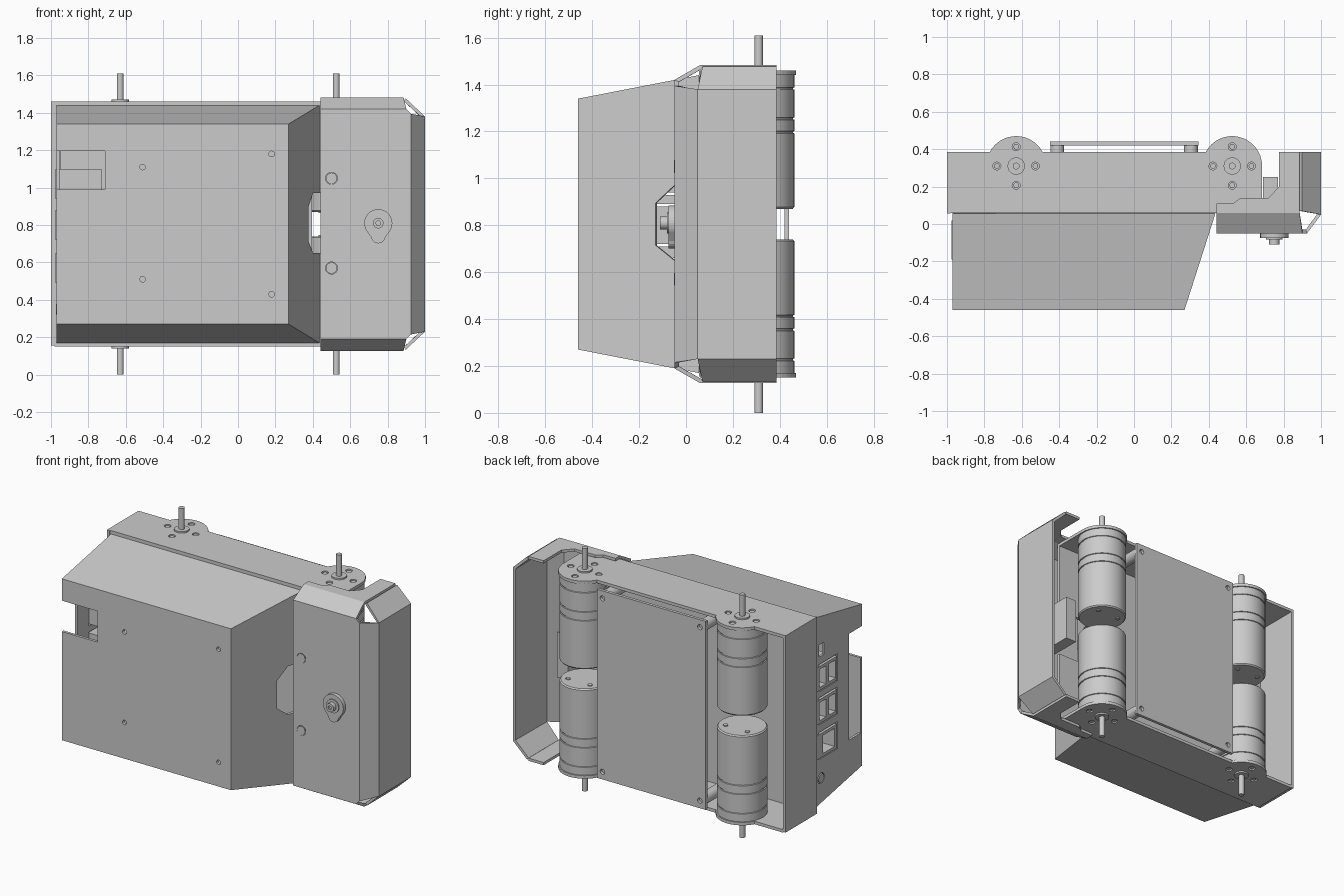
import bpy, bmesh
from math import sin, cos, pi, radians
from mathutils import Vector

if "Cube" in bpy.data.objects:
    bpy.data.objects.remove(bpy.data.objects["Cube"])

ZM = 0.805  # mid height, the sheet parts mirror about it


def finish(name, bm):
    me = bpy.data.meshes.new(name)
    bm.to_mesh(me)
    bm.free()
    ob = bpy.data.objects.new(name, me)
    bpy.context.collection.objects.link(ob)
    bpy.context.view_layer.objects.active = ob
    bpy.ops.object.select_all(action='DESELECT')
    ob.select_set(True)
    return ob


def sheet(name, polys, centre, t=0.02):
    """Folded sheet metal: outer faces, thickened towards the centre."""
    bm = bmesh.new()
    for p in polys:
        f = bm.faces.new([bm.verts.new(v) for v in p])
        f.normal_update()
        if f.normal.dot(f.calc_center_median() - Vector(centre)) < 0:
            f.normal_flip()
    bmesh.ops.remove_doubles(bm, verts=bm.verts, dist=0.0005)
    ob = finish(name, bm)
    m = ob.modifiers.new("thickness", 'SOLIDIFY')
    m.thickness, m.offset = t, -1
    m.use_even_offset = True
    bpy.ops.object.modifier_apply(modifier=m.name)
    return ob


def boxes(name, specs):
    """Boxes given as (x0, x1, y0, y1, z0, z1)."""
    bm = bmesh.new()
    for x0, x1, y0, y1, z0, z1 in specs:
        vs = bmesh.ops.create_cube(bm, size=1)['verts']
        for v in vs:
            v.co = (x0 + (v.co.x + .5) * (x1 - x0), y0 + (v.co.y + .5) * (y1 - y0),
                    z0 + (v.co.z + .5) * (z1 - z0))
    return finish(name, bm)


def turned(name, profile, places, axis='z', n=40):
    """Solids of revolution: profile of (radius, height), one per place."""
    bm = bmesh.new()
    for px, py, pz in places:
        rings = []
        for r, h in profile:
            ring = []
            for i in range(n):
                c, s = r * cos(2 * pi * i / n), r * sin(2 * pi * i / n)
                co = {'z': (c, s, h), 'y': (c, h, s), 'x': (h, c, s)}[axis]
                ring.append(bm.verts.new((px + co[0], py + co[1], pz + co[2])))
            rings.append(ring)
        for a, b in zip(rings, rings[1:]):
            for i in range(n):
                bm.faces.new((a[i], a[(i + 1) % n], b[(i + 1) % n], b[i]))
        bm.faces.new(rings[0])
        bm.faces.new(rings[-1])
    bmesh.ops.recalc_face_normals(bm, faces=bm.faces)
    ob = finish(name, bm)
    bpy.ops.object.shade_smooth_by_angle(angle=radians(35))
    return ob


def cut(ob, cutter):
    m = ob.modifiers.new("cut", 'BOOLEAN')
    m.operation, m.solver, m.object = 'DIFFERENCE', 'EXACT', cutter
    bpy.context.view_layer.objects.active = ob
    bpy.ops.object.modifier_apply(modifier=m.name)
    bpy.data.objects.remove(cutter)


def flip(poly):
    return [(x, y, 2 * ZM - z) for x, y, z in poly]


def both(polys):
    return polys + [flip(p) for p in polys]


MX, MY = (-.63, .525), .31   # motor axes

# chassis: web plus two flanges with round motor lobes
outline = [(-.98, .06), (.685, .06)]
for x, a0 in ((MX[1], 0), (MX[0], 28)):
    outline += [(x + .16 * cos(radians(a)), MY + .16 * sin(radians(a)))
                for a in [a0 + (152 - a0) * k / 16 for k in range(17)]]
outline.append((-.98, .385))
flange = [(x, y, 1.46) for x, y in outline]
web = [(-.98, .06, .15), (.685, .06, .15), (.685, .06, 1.46), (-.98, .06, 1.46)]
chassis = sheet("chassis", [web] + both([flange]), (0, .25, ZM))
cut(chassis, boxes("web_cutter", [(.395, .8, 0, .15, .65, .97)]))
bolt_spots = [(x + dx, MY + dy) for x in MX
              for dx, dy in ((.103, 0), (-.103, 0), (0, .103), (0, -.103))]
cut(chassis, turned("bolt_hole_cutter", [(.021, .1), (.021, 1.5)], [(x, y, 0) for x, y in bolt_spots], n=16))
boxes("chassis_end_wall", [(-1, -.98, .055, .385, .155, 1.46)])

# four motors, with grooves, output bosses, shafts and bolts
R, G = .152, .147
prof = [(R, 0), (R, .052), (G, .054), (G, .06), (R, .062), (R, .18), (G, .182), (G, .188), (R, .19),
        (R, .238), (G, .24), (G, .246), (R, .248), (R, .562), (.145, .57)]
for side, base, sgn in (("lower", .17, 1), ("upper", 1.44, -1)):
    pts = [(x, MY, base) for x in MX]
    turned(side + "_motors", [(r, h * sgn) for r, h in prof], pts, n=48)
    turned(side + "_shafts", [(.046, 0), (.046, -.03 * sgn), (.018, -.03 * sgn), (.018, -.17 * sgn)], pts, n=24)
    turned(side + "_motor_bolts", [(.015, .01 * sgn), (.015, -.015 * sgn)], [(x, y, base) for x, y in bolt_spots], n=16)
    turned(side + "_terminals", [(.015, .56 * sgn), (.015, .576 * sgn)],
           [(x + d, MY + .06, base) for x in MX for d in (-.08, .08)], n=12)

# rear circuit plate on four posts
plate = boxes("rear_plate", [(-.45, .345, .42, .44, .18, 1.43)])
corners = [(x, 0, z) for x in (-.41, .305) for z in (.23, 1.38)]
cut(plate, turned("plate_hole_cutter", [(.017, .41), (.017, .45)], corners, 'y', 16))
turned("plate_posts", [(.037, .07), (.037, .42)], corners, 'y', 24)

# tapered front cover with window and notched slanting side
XL = -.97
front = [(x, -.46, z) for x, z in ((XL, .27), (.27, .27), (.27, 1.34), (XL, 1.34), (XL, 1.195),
                                   (-.71, 1.195), (-.71, .99), (XL, .99))]
top = [(XL, -.46, 1.34), (.27, -.46, 1.34), (.435, .055, 1.44), (XL, .055, 1.44)]


def sl(y):
    return .27 + .165 * (y + .46) / .515


slant = [(sl(y), y, z) for y, z in ((-.46, .27), (.055, .17), (.055, .65), (-.05, .65), (-.13, .715),
                                    (-.13, .895), (-.05, .97), (.055, .97), (.055, 1.44), (-.46, 1.34))]
cover = sheet("front_cover", [front, slant] + both([top]), (-.3, -.1, ZM), .018)
cut(cover, turned("cover_hole_cutter", [(.015, -.5), (.015, -.4)],
                  [(-.51, 0, 1.11), (.18, 0, 1.18), (-.51, 0, .51), (.18, 0, .43)], 'y', 16))

# port wall of the cover
wall = [(XL, -.455, .275), (XL, .055, .175), (XL, .055, 1.435), (XL, -.455, 1.335)]
port_wall = sheet("port_wall", [wall], (0, 0, ZM), .016)
PORTS = (1.02, .80, .57)
cut(port_wall, boxes("port_cutter", [(-1.1, -.9, -.2, -.01, z - .09, z + .09) for z in PORTS]
                     + [(-1.1, -.9, -.6, -.32, .49, 1.195), (-1.1, -.9, -.06, -.01, 1.16, 1.24)]))
cut(port_wall, turned("jack_cutter", [(.035, -.1), (.035, .1)], [(XL, -.03, .35)], 'x', 24))

# electronics behind the ports
boxes("circuit_board", [(-.95, -.25, .02, .04, .28, 1.32)])
for i, z in enumerate(PORTS):
    ob = boxes("port_socket_%d" % (i + 1), [(-.975, -.73, -.19, .02, z - .08, z + .08)])
    slots = [(-.105, z)] if i == 2 else [(-.14, z), (-.04, z)]
    w = .06 if i == 2 else .035
    cut(ob, boxes("slot_cutter", [(-1, -.85, y - w, y + w, zz - .06, zz + .06) for y, zz in slots]))
turned("audio_jack", [(.028, 0), (.028, .12)], [(-.972, -.03, .35)], 'x', 24)

# bumper: front, chamfers, flanges and side wall
b_front = [(x, -.05, z) for x, z in ((.44, .19), (.9, .19), (.925, .215), (.925, 1.395), (.9, 1.42), (.44, 1.42))]
b_top_chamfer = [(.44, -.05, 1.42), (.9, -.05, 1.42), (.885, .06, 1.483), (.44, .06, 1.483)]
b_top = [(x, y, 1.483) for x, y in ((.44, .06), (.885, .06), (.885, .385), (.775, .385), (.775, .2),
                                    (.72, .14), (.57, .14), (.53, .11), (.44, .11))]
b_side_chamfer = [(.925, -.05, .215), (1, .05, .23), (1, .05, 1.38), (.925, -.05, 1.395)]
b_side = [(1, .05, .23), (1, .385, .23), (1, .385, 1.38), (1, .05, 1.38)]
b_corner = [(1, .05, 1.38), (1, .385, 1.38), (.897, .385, 1.477), (.897, .07, 1.477)]
bumper = sheet("bumper", [b_front, b_side_chamfer, b_side] + both([b_top_chamfer, b_top, b_corner]), (.6, .3, ZM), .018)
SCREWS = [(.5, 0, 1.05), (.5, 0, .57)]
cut(bumper, turned("screw_hole_cutter", [(.032, -.1), (.032, 0)], SCREWS, 'y', 24))
turned("bumper_screws", [(.03, -.052), (.014, -.04), (.014, .06)], SCREWS, 'y', 24)

# button in the bumper: teardrop plate, stem, housing behind
tear = [(.75 + .075 * cos(radians(a)), .81 + .075 * sin(radians(a))) for a in range(-40, 221, 10)]
tear += [(.75 + .038 * cos(radians(a)), .74 + .038 * sin(radians(a))) for a in range(190, 351, 20)]
bm = bmesh.new()
f = bm.faces.new([bm.verts.new((x, -.075, z)) for x, z in tear])
ext = bmesh.ops.extrude_face_region(bm, geom=[f])
bmesh.ops.translate(bm, vec=(0, .027, 0), verts=[v for v in ext['geom'] if isinstance(v, bmesh.types.BMVert)])
bmesh.ops.recalc_face_normals(bm, faces=bm.faces)
finish("button_plate", bm)
turned("button_stem", [(.045, -.05), (.045, -.082), (.028, -.082), (.028, -.11), (.012, -.11), (.012, -.1)],
       [(.75, 0, .81)], 'y', 32)
boxes("button_housing", [(.69, .77, -.032, .25, .66, .96)])
